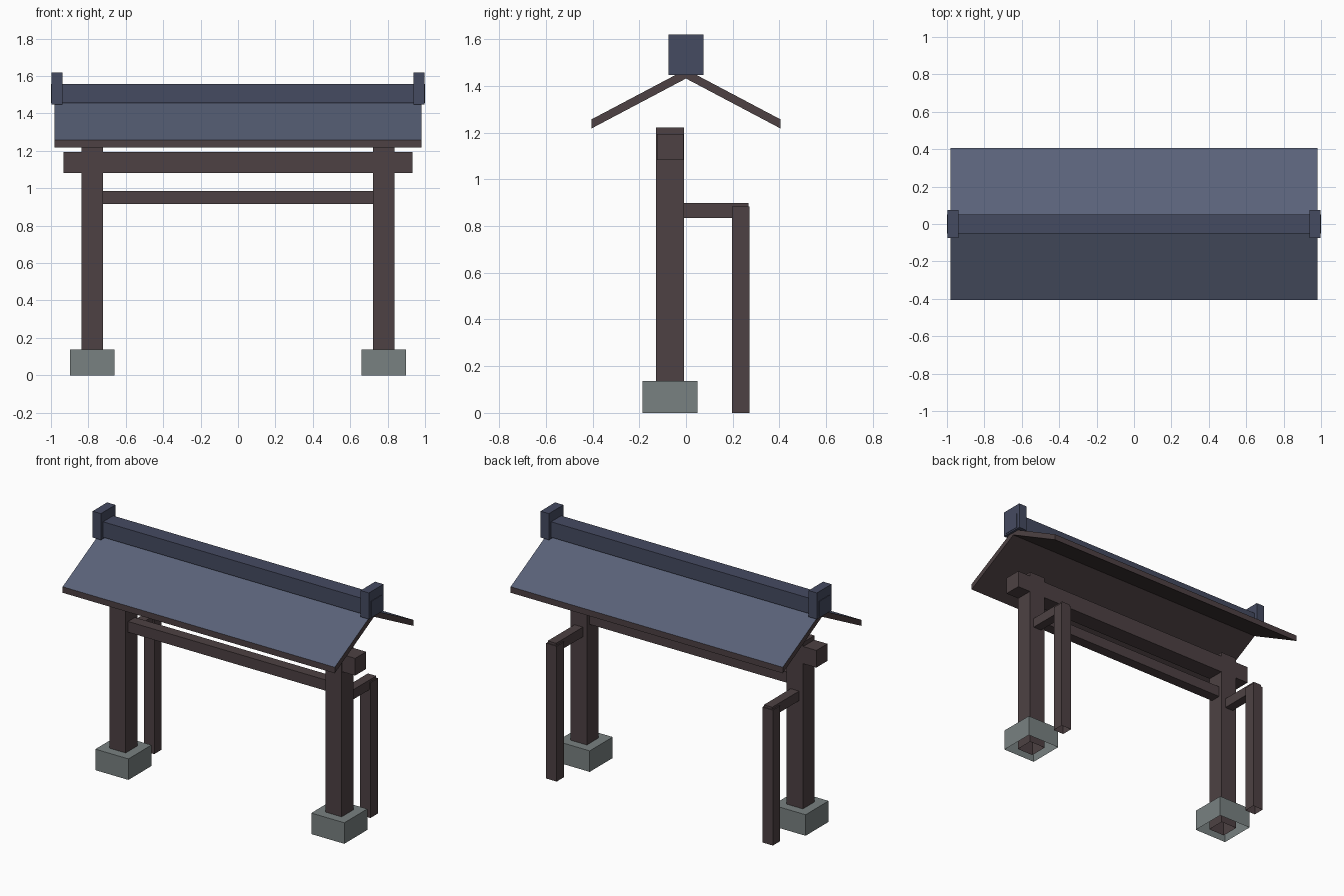
import bpy, bmesh

if "Cube" in bpy.data.objects:
    bpy.data.objects.remove(bpy.data.objects["Cube"])


def material(name, rgb):
    m = bpy.data.materials.new(name)
    m.diffuse_color = (*rgb, 1)
    m.use_nodes = True
    m.node_tree.nodes["Principled BSDF"].inputs["Base Color"].default_value = m.diffuse_color
    return m


WOOD = material("dark_wood", (0.075, 0.053, 0.056))
STONE = material("stone", (0.19, 0.22, 0.22))
TILE = material("roof_tile", (0.10, 0.12, 0.19))
RIDGE = material("ridge_tile", (0.06, 0.07, 0.12))


def finish(name, bm, *mats):
    me = bpy.data.meshes.new(name)
    bm.to_mesh(me)
    bm.free()
    for m in mats:
        me.materials.append(m)
    ob = bpy.data.objects.new(name, me)
    bpy.context.collection.objects.link(ob)
    return ob


def box(name, x, y, z, mat, open_bottom=False):
    """Box from (min, max) ranges, optionally without its ground face."""
    bm = bmesh.new()
    bmesh.ops.create_cube(bm, size=1)
    for v in bm.verts:
        v.co = [r[0] if c < 0 else r[1] for c, r in zip(v.co, (x, y, z))]
    bm.normal_update()
    if open_bottom:
        down = [f for f in bm.faces if f.normal.z < -0.5]
        bmesh.ops.delete(bm, geom=down, context='FACES_ONLY')
    return finish(name, bm, mat)


def pair(name, x, y, z, mat, open_bottom=False):
    """The same box on the right and left side."""
    box(name + "_right", x, y, z, mat, open_bottom)
    box(name + "_left", (-x[1], -x[0]), y, z, mat, open_bottom)


# Stone feet and main posts
pair("stone_foot", (0.66, 0.898), (-0.187, 0.05), (0, 0.137), STONE, True)
pair("main_post", (0.721, 0.838), (-0.128, -0.008), (0.0, 1.222), WOOD, True)

# Cross beams
box("lintel", (-0.933, 0.933), (-0.125, -0.011), (1.083, 1.195), WOOD)
box("lower_beam", (-0.725, 0.725), (-0.103, -0.033), (0.915, 0.985), WOOD)

# Rear support posts and their ties
pair("rear_post", (0.742, 0.818), (0.197, 0.273), (0, 0.883), WOOD, True)
pair("rear_tie", (0.75, 0.81), (-0.02, 0.268), (0.835, 0.898), WOOD)

# Gabled roof slab: tile on top, wood on edges and underside
profile = [(-0.405, 1.257), (0, 1.471), (0.405, 1.257),
           (0.405, 1.218), (0, 1.432), (-0.405, 1.218)]
bm = bmesh.new()
ends = [[bm.verts.new((x, y, z)) for y, z in profile] for x in (-0.982, 0.982)]
n = len(profile)
for i in range(n):
    j = (i + 1) % n
    bm.faces.new((ends[0][i], ends[0][j], ends[1][j], ends[1][i]))
for e in ends:
    bm.faces.new((e[0], e[1], e[4], e[5]))
    bm.faces.new((e[1], e[2], e[3], e[4]))
bmesh.ops.recalc_face_normals(bm, faces=bm.faces)
for f in bm.faces:
    f.material_index = 1 if f.normal.z > 0.5 else 0
finish("roof", bm, WOOD, TILE)

# Ridge bar and end caps
box("ridge", (-1.0, 1.0), (-0.052, 0.052), (1.457, 1.558), RIDGE)
pair("ridge_cap", (0.937, 0.997), (-0.075, 0.075), (1.448, 1.62), RIDGE)
